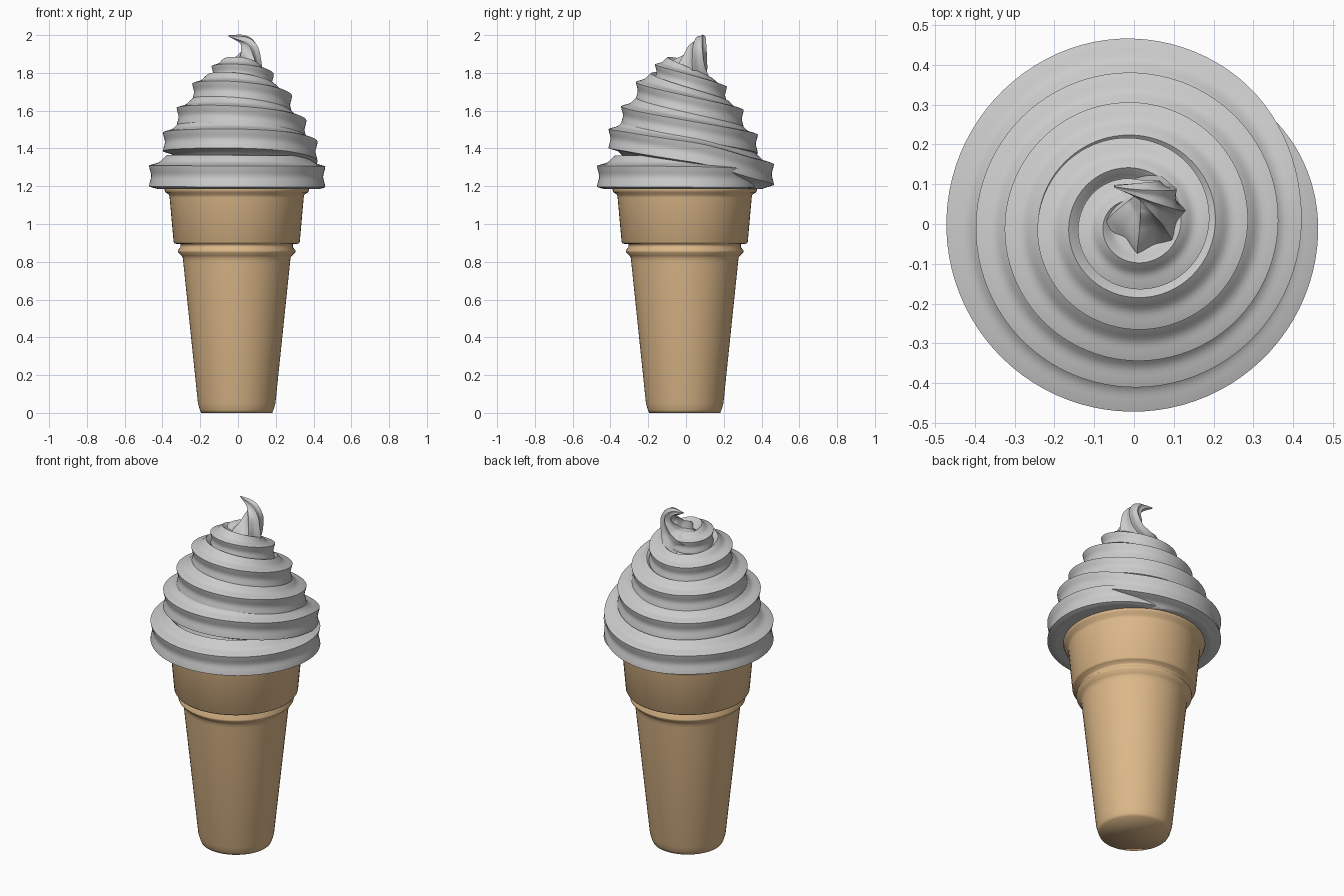
import bpy, bmesh
from math import sin, cos, pi, radians
from mathutils import Vector

if "Cube" in bpy.data.objects:
    bpy.data.objects.remove(bpy.data.objects["Cube"])

def finish(name, bm, angle=35, mat=None):
    bmesh.ops.recalc_face_normals(bm, faces=bm.faces)
    me = bpy.data.meshes.new(name)
    bm.to_mesh(me)
    bm.free()
    ob = bpy.data.objects.new(name, me)
    bpy.context.collection.objects.link(ob)
    bpy.ops.object.select_all(action='DESELECT')
    ob.select_set(True)
    bpy.context.view_layer.objects.active = ob
    bpy.ops.object.shade_smooth_by_angle(angle=radians(angle))
    if mat:
        me.materials.append(mat)
    return ob

def skin(rings):
    """Join equal-length rings of points into a capped tube."""
    bm = bmesh.new()
    vs = [[bm.verts.new(p) for p in r] for r in rings]
    n = len(vs[0])
    for a, b in zip(vs, vs[1:]):
        for i in range(n):
            j = (i + 1) % n
            bm.faces.new((a[i], a[j], b[j], b[i]))
    bm.faces.new(vs[0])
    bm.faces.new(vs[-1])
    return bm

def lathe(profile, cx=0, cy=0, n=64):
    return skin([[(cx + r * cos(2 * pi * i / n), cy + r * sin(2 * pi * i / n), z)
                  for i in range(n)] for r, z in profile])

def keyed(keys, t):
    """Smooth (Catmull-Rom style) interpolation of rows (t, values...)."""
    k = max(i for i in range(len(keys) - 1) if keys[i][0] <= t or i == 0)
    a, b = keys[k], keys[k + 1]
    p, q = keys[max(k - 1, 0)], keys[min(k + 2, len(keys) - 1)]
    h = b[0] - a[0]
    s = (t - a[0]) / h
    out = []
    for c in range(1, len(a)):
        ma = (b[c] - p[c]) / (b[0] - p[0]) * h
        mb = (q[c] - a[c]) / (q[0] - a[0]) * h
        out.append((2*s**3 - 3*s*s + 1) * a[c] + (s**3 - 2*s*s + s) * ma
                   + (3*s*s - 2*s**3) * b[c] + (s**3 - s*s) * mb)
    return out

def star(center, u, v, r, lobes=6, turn=0.0, depth=0.24, n=48):
    """Fluted nozzle section: sharp ridges with rounded grooves between."""
    ring = []
    for i in range(n):
        a = 2 * pi * i / n
        d = r * (1 - depth * abs(sin(lobes / 2 * (a - pi / lobes))))
        ring.append(center + u * d * cos(a + turn) + v * d * sin(a + turn))
    return ring

# Wafer cone
wafer = bpy.data.materials.new("wafer")
wafer.diffuse_color = (0.72, 0.48, 0.25, 1)
wafer.use_nodes = True
wafer.node_tree.nodes["Principled BSDF"].inputs["Base Color"].default_value = wafer.diffuse_color
cone = [(0.188, 0.0), (0.195, 0.015), (0.205, 0.05), (0.283, 0.80),
        (0.285, 0.82), (0.292, 0.832), (0.311, 0.85), (0.312, 0.86), (0.297, 0.878),
        (0.297, 0.893), (0.328, 0.896), (0.334, 0.905), (0.355, 1.14), (0.358, 1.155),
        (0.378, 1.168), (0.382, 1.18), (0.382, 1.20), (0.36, 1.21)]
finish("cone", lathe(cone, -0.007, -0.007), 120, wafer)

# Solid filling behind the coils
core = [(0.37, 1.195), (0.37, 1.28), (0.32, 1.42), (0.25, 1.55), (0.17, 1.68), (0.07, 1.79)]
finish("cream_core", lathe(core), 60)

# Swirl: turns, coil radius, height, section radius
swirl = [(-0.2, 0.24, 1.24, 0.07), (-0.03, 0.335, 1.243, 0.10), (0.12, 0.368, 1.25, 0.11),
         (0.8, 0.374, 1.262, 0.11), (0.95, 0.36, 1.30, 0.108), (1.1, 0.332, 1.38, 0.104),
         (1.5, 0.318, 1.417, 0.10), (2.5, 0.25, 1.548, 0.096),
         (3.5, 0.173, 1.678, 0.092), (4.2, 0.11, 1.76, 0.08), (4.8, 0.062, 1.81, 0.066),
         (5.1, 0.035, 1.82, 0.045)]
rings, steps = [], 480
for i in range(steps + 1):
    t = -0.2 + 5.3 * i / steps
    c, z, r = keyed(swirl, t)
    a = radians(40) - 2 * pi * t
    u = Vector((cos(a), sin(a), 0))
    tilt = min(1, max(0, t - 0.75) * 2) * min(1, max(0, 5.4 - t) / 1.5)
    z += tilt * (0.004 - 0.042 * sin(a))
    ring = star(u * c + Vector((0, 0, z)), u, Vector((0, 0, 1)), r)
    for p in ring:
        p.z = max(p.z, 1.185)
    rings.append(ring)
finish("cream_swirl", skin(rings), 35)

# Curled peak: parameter, x, y, z, section radius
peak = [(0, 0.0, 0.0, 1.75, 0.12), (1, 0.03, 0.025, 1.81, 0.115), (2, 0.055, 0.045, 1.87, 0.072),
        (3, 0.06, 0.062, 1.93, 0.05), (4, 0.03, 0.08, 1.974, 0.028), (5, -0.05, 0.095, 1.997, 0.003)]
rings = []
for i in range(61):
    t = 5 * i / 60
    x, y, z, r = keyed(peak, t)
    e = min(max(t + 0.02, 0.04), 5)
    d = (Vector(keyed(peak, e)[:3]) - Vector(keyed(peak, e - 0.04)[:3])).normalized()
    u = Vector((0, 1, 0)).cross(d).normalized()
    rings.append(star(Vector((x, y, z)), u, d.cross(u), r, turn=-0.35 * t))
finish("cream_peak", skin(rings), 35)
